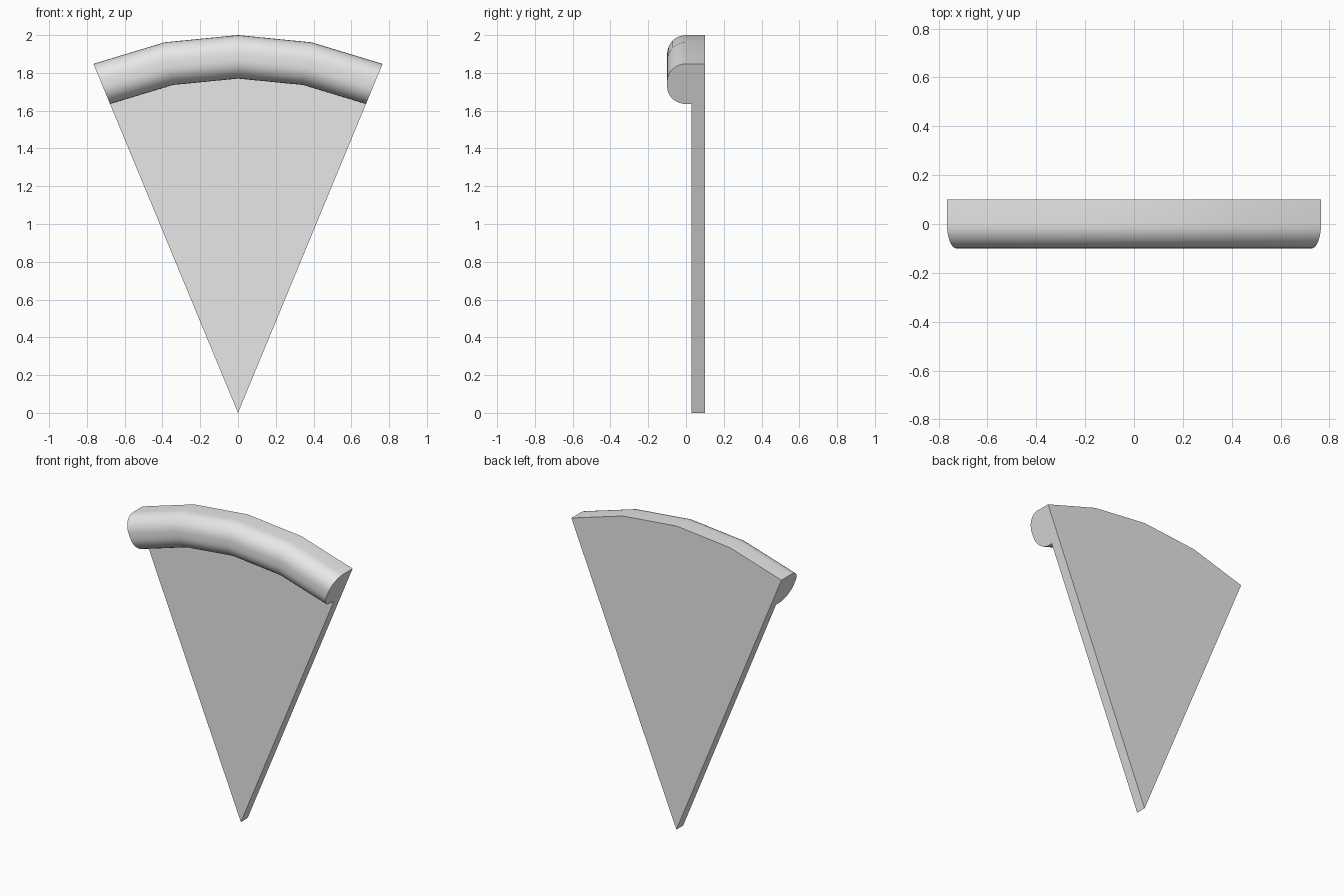
import bpy
import bmesh
from math import sin, cos, radians, pi

old = bpy.data.objects.get("Cube")
if old:
    bpy.data.objects.remove(old, do_unlink=True)

OUTER, INNER = 2.0, 1.77      # crust radii, measured from the tip
BACK, BASE_FRONT, FRONT = 0.1, 0.03, -0.1
ROUND = 0.1                   # rounding of the crust
HALF_ANGLE, SEGMENTS, ARC_STEPS = radians(22.5), 4, 8


def arc(centre_r, start):
    """Quarter circle of (radius, y) points on the crust front."""
    points = []
    for i in range(ARC_STEPS + 1):
        a = start + i / ARC_STEPS * pi / 2
        points.append((centre_r + ROUND * cos(a), FRONT + ROUND + ROUND * sin(a)))
    return points


# Cross-section from the tip along the front, round the crust and to the back
profile = [(0, BASE_FRONT), (INNER, BASE_FRONT)]
profile += arc(INNER + ROUND, pi)
profile += arc(OUTER - ROUND, 1.5 * pi)
profile += [(OUTER, BACK), (0, BACK)]

# Sweep the section about the tip
bm = bmesh.new()
tip_front = bm.verts.new((0, BASE_FRONT, 0))
tip_back = bm.verts.new((0, BACK, 0))
rings = []
for s in range(SEGMENTS + 1):
    a = HALF_ANGLE * (2 * s / SEGMENTS - 1)
    ring = [bm.verts.new((r * sin(a), y, r * cos(a))) for r, y in profile[1:-1]]
    rings.append([tip_front] + ring + [tip_back])

for left, right in zip(rings, rings[1:]):
    for i in range(len(profile) - 1):
        corners = [left[i], left[i + 1], right[i + 1], right[i]]
        bm.faces.new(list(dict.fromkeys(corners)))

# Cut sides
bm.faces.new(rings[0])
bm.faces.new(rings[-1])

# Merge the flat front and back fans into single faces
bmesh.ops.recalc_face_normals(bm, faces=bm.faces)
flat_edges = [e for e in bm.edges
              if (tip_front in e.verts or tip_back in e.verts)
              and len(e.link_faces) == 2 and e.calc_face_angle() < 0.01]
bmesh.ops.dissolve_edges(bm, edges=flat_edges, use_verts=False)

mesh = bpy.data.meshes.new("wedge_slice")
bm.to_mesh(mesh)
bm.free()
slice_obj = bpy.data.objects.new("wedge_slice", mesh)
bpy.context.collection.objects.link(slice_obj)

# Plain grey material
grey = bpy.data.materials.new("light_grey")
grey.use_nodes = True
colour = (0.8, 0.8, 0.8, 1)
grey.diffuse_color = colour
grey.node_tree.nodes["Principled BSDF"].inputs["Base Color"].default_value = colour
mesh.materials.append(grey)

# Smooth crust with sharp cut edges
bpy.ops.object.select_all(action='DESELECT')
slice_obj.select_set(True)
bpy.context.view_layer.objects.active = slice_obj
bpy.ops.object.shade_smooth_by_angle(angle=radians(30))
